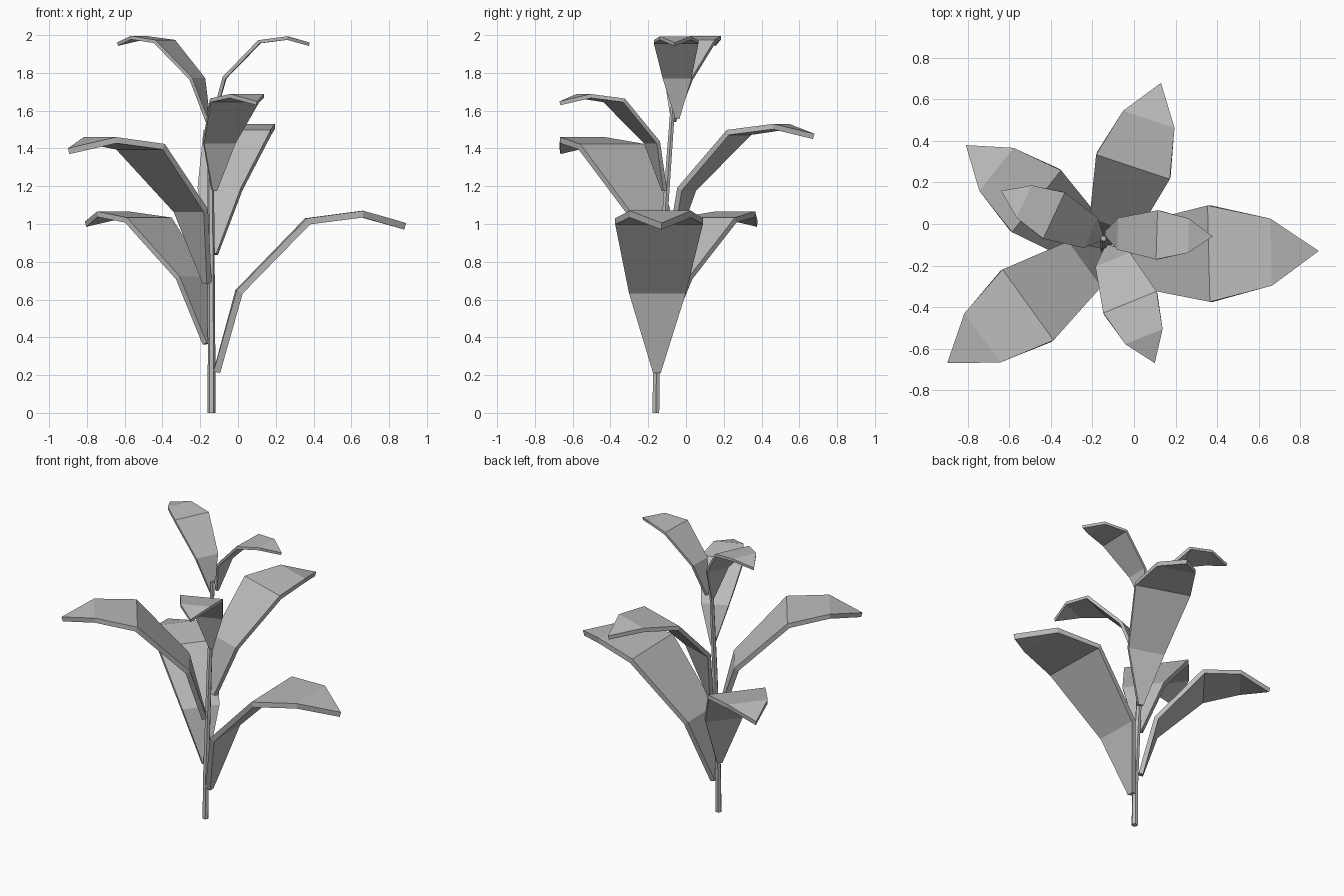
import bpy
import bmesh
from math import cos, sin, tau
from mathutils import Vector

cube = bpy.data.objects.get("Cube")
if cube:
    bpy.data.objects.remove(cube, do_unlink=True)

# Single flat colour
grey = bpy.data.materials.new("plain_grey")
grey.use_nodes = True
colour = (0.5, 0.5, 0.5, 1)
grey.diffuse_color = colour
grey.node_tree.nodes["Principled BSDF"].inputs["Base Color"].default_value = colour


def finish(bm, name):
    bmesh.ops.recalc_face_normals(bm, faces=bm.faces)
    mesh = bpy.data.meshes.new(name)
    bm.to_mesh(mesh)
    bm.free()
    mesh.materials.append(grey)
    obj = bpy.data.objects.new(name, mesh)
    bpy.context.collection.objects.link(obj)
    return obj


def skin(bm, rings):
    """Bridge matching rings of vertices and cap both ends."""
    for a, b in zip(rings, rings[1:]):
        n = len(a)
        for i in range(n):
            j = (i + 1) % n
            bm.faces.new((a[i], a[j], b[j], b[i]))
    bm.faces.new(rings[0])
    bm.faces.new(rings[-1])


# Shared leaf outline: distance outward, height, half width
LEAF = [(0, 0, 0.02), (0.12, 0.43, 0.15), (0.49, 0.81, 0.232),
        (0.79, 0.85, 0.162), (1.02, 0.785, 0)]
THICK = 0.036


def make_leaf(name, base, tip):
    base = Vector(base)
    out = Vector((tip[0] - base.x, tip[1] - base.y, 0))
    size = out.length / LEAF[-1][0]
    out.normalize()
    up = Vector((0, 0, 1))
    side = up.cross(out)
    spine = [base + (out * r + up * h) * size for r, h, w in LEAF]
    bm = bmesh.new()
    rings = []
    for i, p in enumerate(spine):
        ahead = spine[min(i + 1, len(spine) - 1)] - p
        behind = p - spine[max(i - 1, 0)]
        along = (ahead.normalized() + behind.normalized()).normalized()
        drop = along.cross(side) * THICK * size
        w = side * LEAF[i][2] * size
        rings.append([bm.verts.new(v) for v in
                      (p + w, p - w, p - w - drop, p + w - drop)])
    # Ensure the thickness lies beneath the upper surface
    if (rings[2][3].co - rings[2][0].co).z > 0:
        for ring, p in zip(rings, spine):
            for top, low in ((0, 3), (1, 2)):
                ring[low].co = 2 * ring[top].co - ring[low].co
    skin(bm, rings)
    bmesh.ops.remove_doubles(bm, verts=bm.verts, dist=0.0005)
    finish(bm, name)


# Thin stem leaning towards the back
stem = bmesh.new()
stem_rings = []
for x, y, z, r in [(-0.14, -0.16, 0, 0.021), (-0.14, -0.155, 0.3, 0.02),
                   (-0.143, -0.115, 1.0, 0.018), (-0.147, -0.07, 1.62, 0.014)]:
    stem_rings.append([stem.verts.new((x + r * cos(tau * k / 6), y + r * sin(tau * k / 6), z))
                       for k in range(6)])
skin(stem, stem_rings)
finish(stem, "stem")

# Leaves spiralling up the stem: base point, then tip in plan
make_leaf("lowest_left_leaf", (-0.13, -0.155, 0.22), (0.89, -0.13))
make_leaf("low_back_right_leaf", (-0.155, -0.14, 0.37), (-0.81, 0.38))
make_leaf("middle_front_right_leaf", (-0.15, -0.13, 0.69), (-0.9, -0.67))
make_leaf("middle_back_leaf", (-0.13, -0.1, 0.845), (0.13, 0.68))
make_leaf("upper_front_leaf", (-0.13, -0.105, 1.18), (0.1, -0.67))
make_leaf("top_right_leaf", (-0.15, -0.07, 1.545), (-0.64, 0.16))
make_leaf("top_left_leaf", (-0.14, -0.045, 1.56), (0.38, -0.06))
